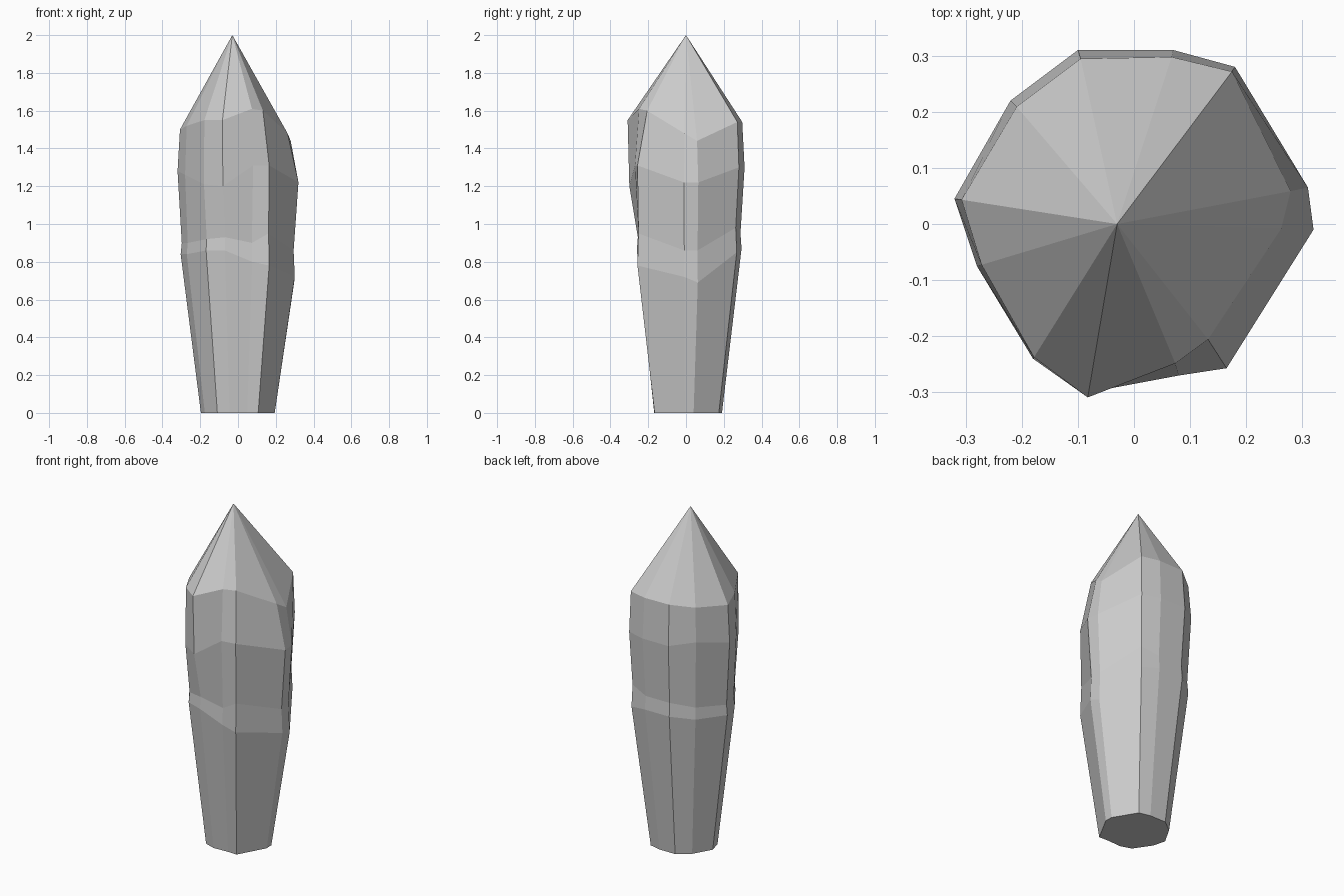
import bpy, bmesh

# Crystal columns, counter-clockwise in plan:
# x, y at widest ring | shoulder scale, shoulder z | widest z | waist scale, waist z | knee z
columns = [
    (0.31, 0.065, 0.90, 1.44, 1.22, 0.94, 0.86, 0.69),
    (0.18, 0.28, 0.97, 1.54, 1.30, 0.94, 0.98, 0.85),
    (0.07, 0.31, 0.96, 1.54, 1.30, 0.93, 0.95, 0.87),
    (-0.10, 0.31, 0.95, 1.54, 1.30, 0.93, 0.95, 0.87),
    (-0.22, 0.22, 0.95, 1.52, 1.32, 0.93, 0.92, 0.85),
    (-0.32, 0.045, 0.96, 1.50, 1.28, 0.93, 0.90, 0.84),
    (-0.28, -0.075, 0.97, 1.52, 1.26, 0.95, 0.90, 0.84),
    (-0.18, -0.24, 0.99, 1.55, 1.21, 0.92, 0.92, 0.86),
    (-0.08, -0.30, 1.03, 1.55, 1.20, 0.85, 0.93, 0.86),
    (0.08, -0.27, 0.92, 1.61, 1.31, 0.92, 0.90, 0.80),
    (0.165, -0.257, 0.80, 1.60, 1.31, 0.98, 0.95, 0.78),
    (0.32, -0.01, 0.82, 1.48, 1.22, 0.92, 0.86, 0.72),
]

bm = bmesh.new()
rings = [[] for _ in range(5)]
for x, y, s_sh, z_sh, z_wide, s_w, z_w, z_k in columns:
    levels = [(s_w * 0.66, 0), (s_w * 1.02, z_k), (s_w, z_w), (1, z_wide), (s_sh, z_sh)]
    for ring, (s, z) in zip(rings, levels):
        ring.append(bm.verts.new((x * s, y * s, z)))

# Side facets between neighbouring rings, then pointed tip and flat base
n = len(columns)
for low, high in zip(rings, rings[1:]):
    for i in range(n):
        j = (i + 1) % n
        bm.faces.new((low[i], low[j], high[j], high[i]))
tip = bm.verts.new((-0.03, 0, 2))
for i in range(n):
    bm.faces.new((rings[-1][i], rings[-1][(i + 1) % n], tip))
bm.faces.new(rings[0][::-1])
bmesh.ops.recalc_face_normals(bm, faces=bm.faces)

mesh = bpy.data.meshes.new("crystal_shard")
bm.to_mesh(mesh)
bm.free()
shard = bpy.data.objects.new("crystal_shard", mesh)
bpy.context.collection.objects.link(shard)
